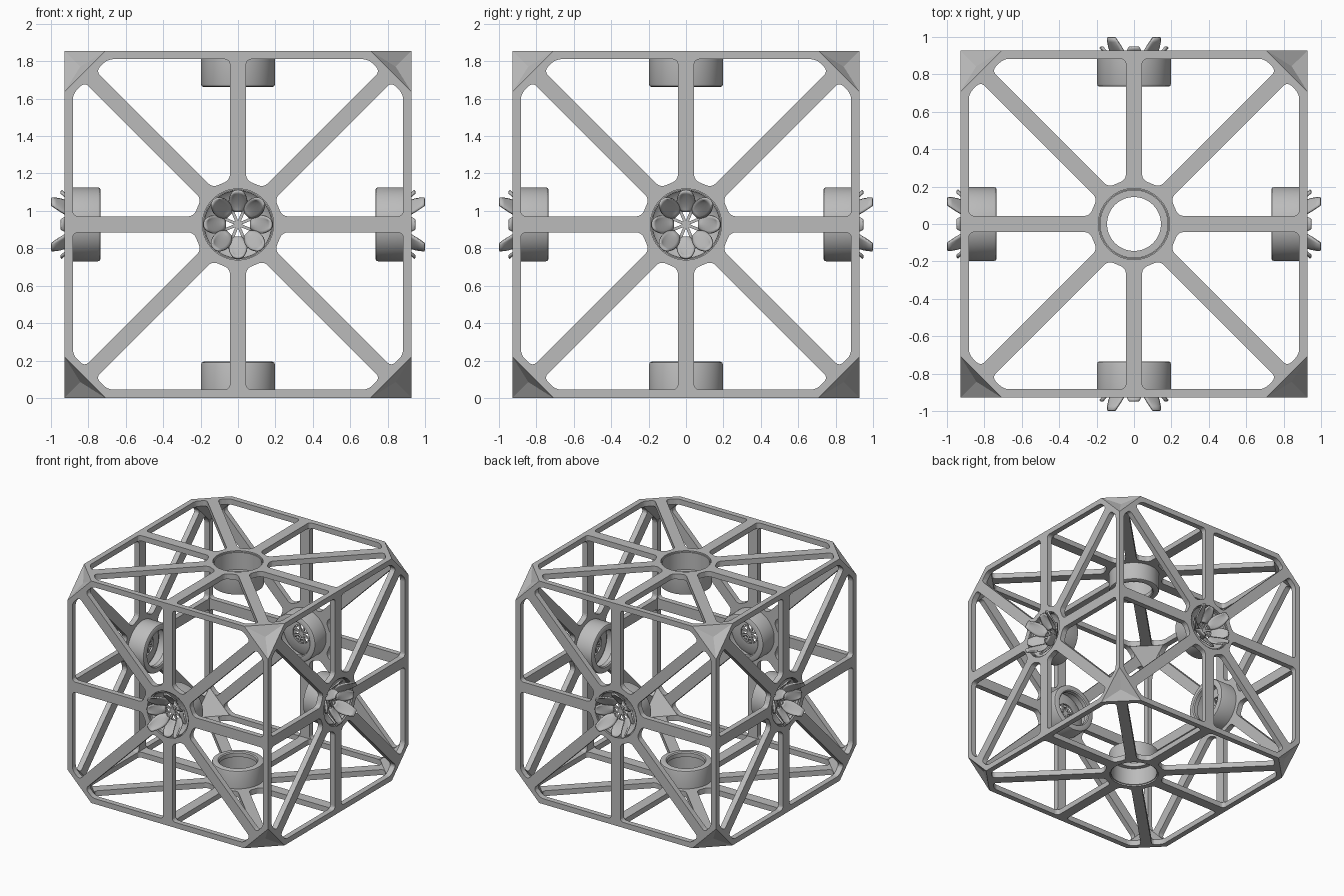
import bpy, bmesh, math
from mathutils import Matrix, Vector

if "Cube" in bpy.data.objects:
    bpy.data.objects.remove(bpy.data.objects["Cube"])

H = 0.928          # half size of the cube frame
T = 0.045          # panel thickness
CENTRE = Matrix.Translation((0, 0, H))

grey = bpy.data.materials.new("plain grey")
grey.use_nodes = True
grey.diffuse_color = (0.5, 0.5, 0.5, 1)
grey.node_tree.nodes["Principled BSDF"].inputs["Base Color"].default_value = (0.5, 0.5, 0.5, 1)


def make(name, bm, matrix=CENTRE, smooth=False):
    bmesh.ops.recalc_face_normals(bm, faces=bm.faces)
    mesh = bpy.data.meshes.new(name)
    bm.to_mesh(mesh)
    bm.free()
    mesh.materials.append(grey)
    ob = bpy.data.objects.new(name, mesh)
    bpy.context.collection.objects.link(ob)
    ob.matrix_world = matrix
    if smooth:
        bpy.ops.object.select_all(action='DESELECT')
        ob.select_set(True)
        bpy.context.view_layer.objects.active = ob
        bpy.ops.object.shade_smooth_by_angle(angle=math.radians(35))
    return ob


def cut_cube(half, d):
    """Cube whose corners are sliced off at distance d along each edge."""
    bm = bmesh.new()
    for sx in (-1, 1):
        for sy in (-1, 1):
            for sz in (-1, 1):
                for k in range(3):
                    p = [half * sx, half * sy, half * sz]
                    p[k] *= (half - d) / half
                    bm.verts.new(p)
    bmesh.ops.convex_hull(bm, input=bm.verts)
    bmesh.ops.dissolve_limit(bm, angle_limit=0.02, verts=bm.verts, edges=bm.edges)
    bmesh.ops.recalc_face_normals(bm, faces=bm.faces)
    return bm


def lathe(profile, steps=64):
    """Closed ring from (radius, height) points around z."""
    bm = bmesh.new()
    vs = [bm.verts.new((r, 0, z)) for r, z in profile]
    es = [bm.edges.new((vs[i], vs[(i + 1) % len(vs)])) for i in range(len(vs))]
    bmesh.ops.spin(bm, geom=vs + es, axis=(0, 0, 1), cent=(0, 0, 0),
                   angle=math.tau, steps=steps)
    bmesh.ops.remove_doubles(bm, verts=bm.verts, dist=1e-5)
    return bm


def cut(target, bm):
    tool = make("frame_cutter", bm)
    tool.hide_render = True
    mod = target.modifiers.new("cut", 'BOOLEAN')
    mod.operation = 'DIFFERENCE'
    mod.solver = 'EXACT'
    mod.object = tool
    bpy.context.view_layer.objects.active = target
    bpy.ops.object.modifier_apply(modifier=mod.name)
    bpy.data.objects.remove(tool)


AXES = [Matrix.Identity(4), Matrix.Rotation(math.pi / 2, 4, 'X'),
        Matrix.Rotation(math.pi / 2, 4, 'Y')]


def openings(axis):
    """Eight rounded windows between the spokes, run through along one axis."""
    bm = bmesh.new()
    outline = [(0.237, 0.043), (H - T, 0.043), (H - T, 0.697), (0.82, 0.76), (0.197, 0.137)]
    for k in range(4):
        for flip in (1, -1):
            turn = Matrix.Rotation(k * math.pi / 2, 4, 'Z')
            bm.faces.new([bm.verts.new(turn @ Vector((u, flip * v, -1.2))) for u, v in outline])
    bmesh.ops.bevel(bm, geom=bm.verts[:], offset=0.028, segments=4, profile=0.5,
                    affect='VERTICES')
    out = bmesh.ops.extrude_face_region(bm, geom=bm.faces[:])
    moved = [g for g in out["geom"] if isinstance(g, bmesh.types.BMVert)]
    bmesh.ops.translate(bm, verts=moved, vec=(0, 0, 2.4))
    bmesh.ops.transform(bm, matrix=axis, verts=bm.verts)
    return bm


# Frame: hollow cube with sunken three-sided corners
bm = cut_cube(H, 0.22)
corners = [f for f in bm.faces if len(f.verts) == 3]
bmesh.ops.poke(bm, faces=corners, offset=-0.02)
frame = make("cube_frame", bm)
cut(frame, cut_cube(H - T, 0.185))
for axis in AXES:
    cut(frame, openings(axis))
    bm = bmesh.new()
    bmesh.ops.create_cone(bm, cap_ends=True, segments=64, radius1=0.19, radius2=0.19, depth=2.4)
    bmesh.ops.transform(bm, matrix=axis, verts=bm.verts)
    cut(frame, bm)


def petal_mesh(bm, angle, tip):
    """One cupped petal rising outward from the centre."""
    rows, cols = 9, 7
    turn = Matrix.Rotation(angle, 4, 'Z')
    grid = []
    for i in range(rows):
        t = i / (rows - 1)
        half = 0.05 * math.sin(math.pi * (0.14 + 0.7 * t))
        row = []
        for j in range(cols):
            s = 2 * j / (cols - 1) - 1
            r = 0.065 + 0.112 * t - 0.012 * s * s * t
            z = 0.87 + (tip - 0.87) * t ** 1.4 - 0.012 * (1 - t) * s * s
            row.append(bm.verts.new(turn @ Vector((r, half * s, z))))
        grid.append(row)
    for i in range(rows - 1):
        for j in range(cols - 1):
            bm.faces.new((grid[i][j], grid[i + 1][j], grid[i + 1][j + 1], grid[i][j + 1]))


def flower(side, matrix):
    # Petals: tall on the diagonals, low between
    bm = bmesh.new()
    for k in range(8):
        petal_mesh(bm, k * math.pi / 4, 1.0 if k % 2 else 0.95)
    petals = make(side + "_petals", bm, matrix, True)
    mod = petals.modifiers.new("thickness", 'SOLIDIFY')
    mod.thickness = 0.012
    mod.offset = -1
    # Shallow bowl behind the petals
    make(side + "_bowl", lathe([(0.078, 0.85), (0.15, 0.865), (0.183, 0.9),
                                (0.183, 0.86), (0.15, 0.84), (0.078, 0.835)]), matrix, True)
    # Open centre with eight fine spokes
    bm = bmesh.new()
    bmesh.ops.create_cone(bm, cap_ends=True, segments=24, radius1=0.02, radius2=0.02,
                          depth=0.02, matrix=Matrix.Translation((0, 0, 0.85)))
    for k in range(4):
        bmesh.ops.create_cube(bm, size=1, matrix=Matrix.Translation((0, 0, 0.848))
                              @ Matrix.Rotation((k + 0.5) * math.pi / 4, 4, 'Z')
                              @ Matrix.Diagonal((0.17, 0.016, 0.014, 1)))
    make(side + "_centre_spokes", bm, matrix)


# Hubs on all six faces, flowers on the four upright ones
SIDES = {"top": (0, 0, 1), "bottom": (0, 0, -1), "front": (0, -1, 0),
         "back": (0, 1, 0), "left": (1, 0, 0), "right": (-1, 0, 0)}
HUB = [(0.18, 0.918), (0.187, 0.918), (0.187, 0.892), (0.198, 0.892), (0.198, 0.75),
       (0.194, 0.739), (0.184, 0.734), (0.152, 0.734), (0.144, 0.742), (0.144, 0.775),
       (0.18, 0.775)]
for side, direction in SIDES.items():
    matrix = CENTRE @ Vector(direction).to_track_quat('Z', 'Y').to_matrix().to_4x4()
    make(side + "_hub", lathe(HUB), matrix, True)
    if direction[2] == 0:
        flower(side, matrix)
